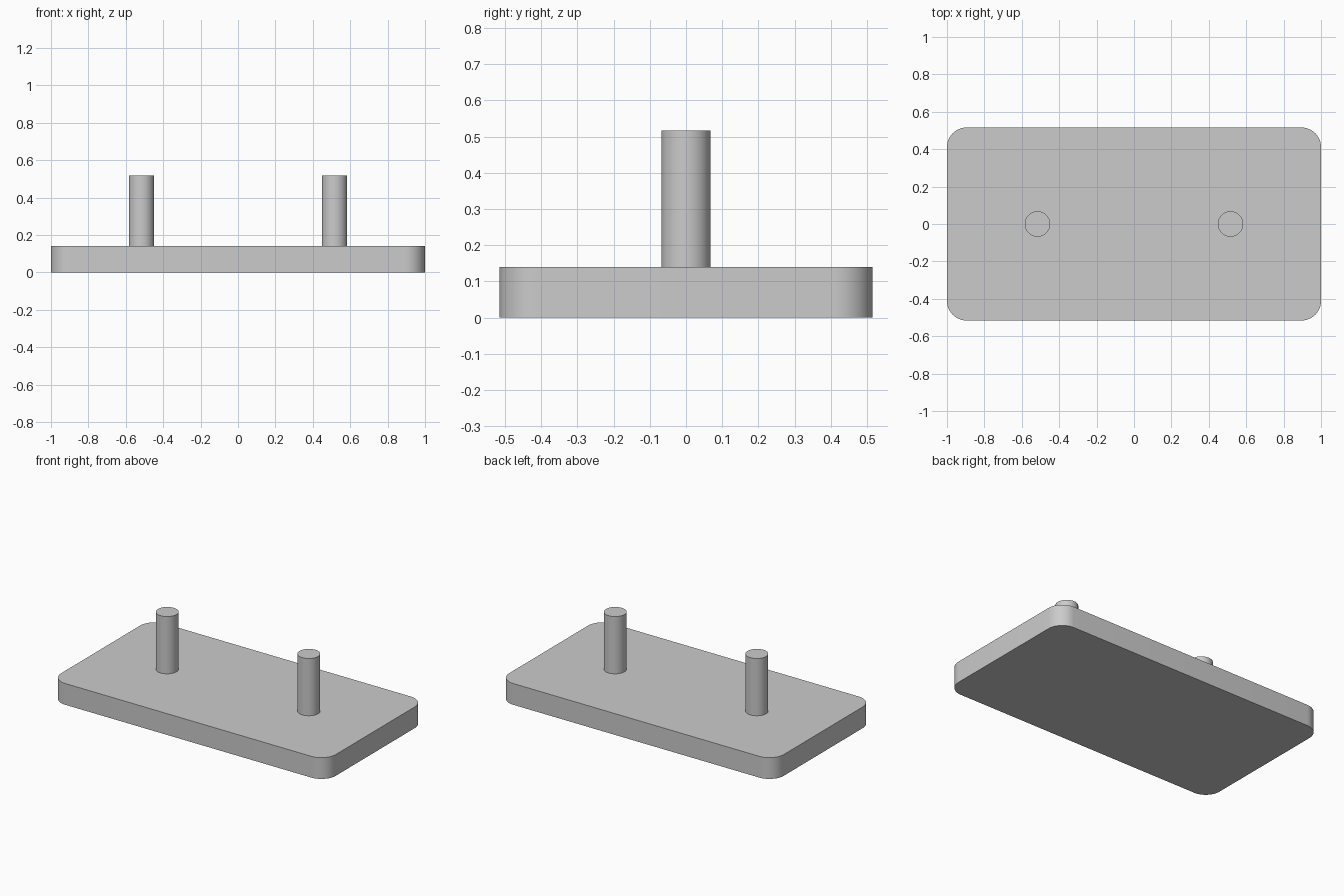
import bpy, bmesh, math

cube = bpy.data.objects.get("Cube")
if cube:
    bpy.data.objects.remove(cube, do_unlink=True)

GREY = (0.6, 0.6, 0.6, 1.0)
WIDTH, DEPTH, THICK = 2.0, 1.032, 0.14
CORNER = 0.105
PEG_X, PEG_RADIUS, PEG_TOP = 0.516, 0.068, 0.517

grey = bpy.data.materials.new("plain_grey")
grey.use_nodes = True
grey.diffuse_color = GREY
grey.node_tree.nodes["Principled BSDF"].inputs["Base Color"].default_value = GREY


def finish(obj, name):
    obj.name = obj.data.name = name
    obj.data.materials.append(grey)
    bpy.ops.object.select_all(action="DESELECT")
    obj.select_set(True)
    bpy.context.view_layer.objects.active = obj
    bpy.ops.object.shade_smooth_by_angle(angle=math.radians(30))


# Base plate: a slab with rounded vertical corners
mesh = bpy.data.meshes.new("base_plate")
bm = bmesh.new()
bmesh.ops.create_cube(bm, size=1)
bmesh.ops.scale(bm, vec=(WIDTH, DEPTH, THICK), verts=bm.verts)
bmesh.ops.translate(bm, vec=(0, 0, THICK / 2), verts=bm.verts)
uprights = [e for e in bm.edges
            if abs(e.verts[0].co.z - e.verts[1].co.z) > THICK / 2]
bmesh.ops.bevel(bm, geom=uprights, offset=CORNER, offset_type="OFFSET",
                segments=12, profile=0.5, affect="EDGES")
bm.to_mesh(mesh)
bm.free()
plate = bpy.data.objects.new("base_plate", mesh)
bpy.context.collection.objects.link(plate)
finish(plate, "base_plate")

# Two round pegs standing on the plate
for side, name in ((1, "left_peg"), (-1, "right_peg")):
    bpy.ops.mesh.primitive_cylinder_add(
        vertices=48, radius=PEG_RADIUS, depth=PEG_TOP - THICK,
        location=(side * PEG_X, 0, (PEG_TOP + THICK) / 2))
    finish(bpy.context.object, name)
